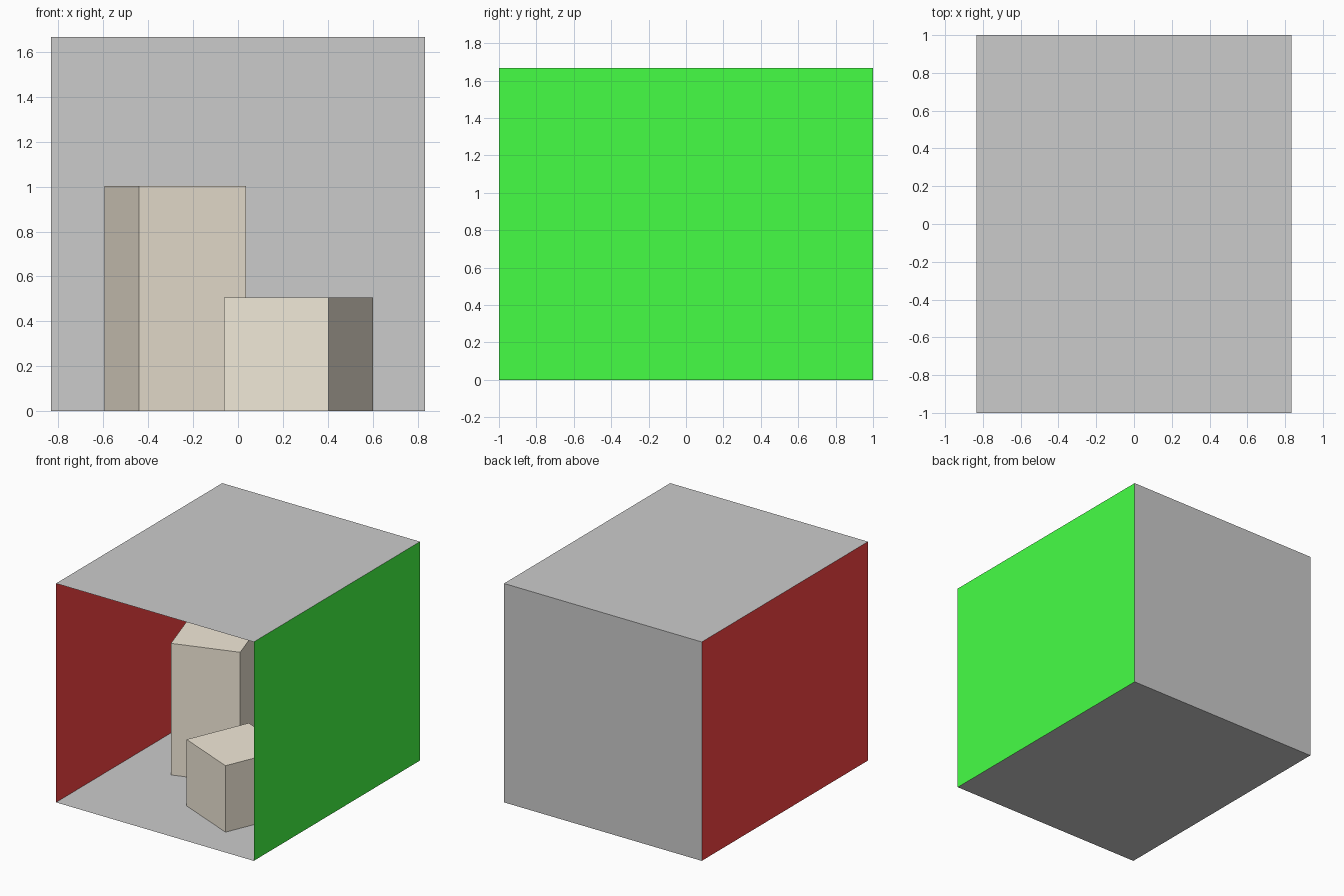
import bpy
from math import radians

if "Cube" in bpy.data.objects:
    bpy.data.objects.remove(bpy.data.objects["Cube"])

W, D, H = 0.833, 1.0, 1.667  # half width, half depth, full height of the room


def material(name, rgb):
    mat = bpy.data.materials.new(name)
    mat.diffuse_color = (*rgb, 1)
    mat.use_nodes = True
    mat.node_tree.nodes["Principled BSDF"].inputs["Base Color"].default_value = mat.diffuse_color
    return mat


def panel(name, center, size, rot, mat=None):
    """Flat rectangle with its normal turned towards the inside of the room."""
    bpy.ops.mesh.primitive_plane_add(size=1, location=center,
                                     rotation=[radians(a) for a in rot])
    return finish(name, (*size, 1), mat)


def block(name, x, y, side, height, angle, mat):
    """Square block standing on the floor, turned about z."""
    bpy.ops.mesh.primitive_cube_add(size=1, location=(x, y, height / 2),
                                    rotation=(0, 0, radians(angle)))
    return finish(name, (side, side, height), mat)


def finish(name, scale, mat):
    ob = bpy.context.object
    ob.name = name
    ob.scale = scale
    if mat:
        ob.data.materials.append(mat)
    return ob


red = material("red", (1.0, 0.06, 0.06))
green = material("green", (0.06, 1.0, 0.06))
beige = material("beige", (0.89, 0.82, 0.69))

# Room shell, open at the front
panel("floor", (0, 0, 0), (2 * W, 2 * D), (0, 0, 0))
panel("ceiling", (0, 0, H), (2 * W, 2 * D), (180, 0, 0))
panel("back_wall", (0, D, H / 2), (2 * W, H), (90, 0, 0))
panel("left_wall", (-W, 0, H / 2), (H, 2 * D), (0, 90, 0), red)
panel("right_wall", (W, 0, H / 2), (H, 2 * D), (0, -90, 0), green)

# Two blocks standing inside
block("tall_block", -0.28, 0.137, 0.5, 1.002, 18.0, beige)
block("short_block", 0.27, -0.396, 0.506, 0.506, -23.0, beige)
